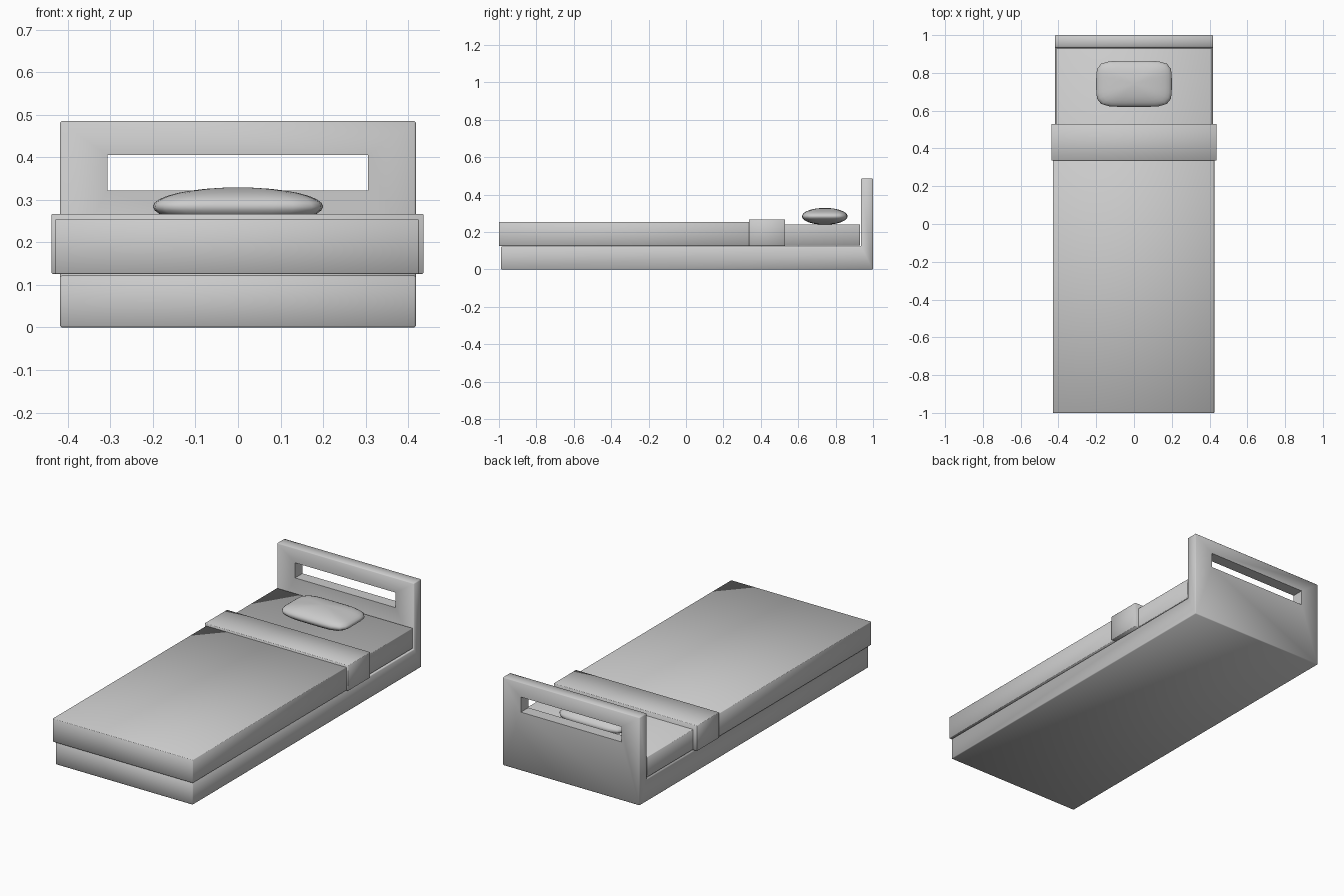
import bpy, bmesh, math

if "Cube" in bpy.data.objects:
    bpy.data.objects.remove(bpy.data.objects["Cube"])

grey = bpy.data.materials.new("plain grey")
grey.use_nodes = True
COLOUR = (0.6, 0.6, 0.6, 1)
grey.diffuse_color = COLOUR
grey.node_tree.nodes["Principled BSDF"].inputs["Base Color"].default_value = COLOUR


def finish(name, bm, bevel=0.0):
    """Turn a bmesh into a shaded object with lightly softened edges."""
    bmesh.ops.recalc_face_normals(bm, faces=bm.faces)
    if bevel:
        edges = [e for e in bm.edges if e.calc_face_angle(0) > 0.5]
        bmesh.ops.bevel(bm, geom=edges, offset=bevel, segments=1,
                        affect='EDGES', profile=0.5)
    mesh = bpy.data.meshes.new(name)
    bm.to_mesh(mesh)
    bm.free()
    mesh.materials.append(grey)
    obj = bpy.data.objects.new(name, mesh)
    bpy.context.collection.objects.link(obj)
    bpy.context.view_layer.objects.active = obj
    for other in bpy.context.selected_objects:
        other.select_set(False)
    obj.select_set(True)
    bpy.ops.object.shade_smooth()
    return obj


def box(name, x, y, z, bevel=0.002):
    """Box from (min, max) ranges."""
    bm = bmesh.new()
    bmesh.ops.create_cube(bm, size=1)
    for v in bm.verts:
        v.co = [r[0] if c < 0 else r[1] for c, r in zip(v.co, (x, y, z))]
    return finish(name, bm, bevel)


# Frame and headboard: one L-shaped side profile extruded across the width
profile = [(-0.99, 0), (1, 0), (1, 0.485), (0.935, 0.485), (0.935, 0.122), (-0.99, 0.122)]
half = 0.418
bm = bmesh.new()
side = bm.faces.new([bm.verts.new((-half, y, z)) for y, z in profile])
new = bmesh.ops.extrude_face_region(bm, geom=[side])["geom"]
bmesh.ops.translate(bm, vec=(2 * half, 0, 0),
                    verts=[v for v in new if isinstance(v, bmesh.types.BMVert)])
frame = finish("bed_frame", bm, 0.004)

# Slot through the headboard
cutter = box("slot_cutter", (-0.307, 0.306), (0.85, 1.1), (0.322, 0.405), 0)
cutter.hide_render = True
cut = frame.modifiers.new("slot", 'BOOLEAN')
cut.operation = 'DIFFERENCE'
cut.object = cutter
cut.solver = 'EXACT'
bpy.context.view_layer.objects.active = frame
bpy.ops.object.modifier_apply(modifier=cut.name)
bpy.data.objects.remove(cutter)
bpy.ops.object.select_all(action='DESELECT')
frame.select_set(True)
bpy.ops.object.shade_smooth_by_angle(angle=math.radians(50))

# Bedding
box("mattress", (-0.414, 0.414), (-0.98, 0.93), (0.128, 0.24))
box("blanket", (-0.43, 0.425), (-1, 0.36), (0.126, 0.254))
box("folded_blanket_edge", (-0.438, 0.436), (0.336, 0.53), (0.126, 0.267))

# Pillow: sphere squared off in plan, with a soft lens-shaped height
bm = bmesh.new()
bmesh.ops.create_uvsphere(bm, u_segments=32, v_segments=16, radius=1)
for v in bm.verts:
    x, y, z = v.co
    flat = math.hypot(x, y)
    if flat > 1e-5:
        norm = (abs(x / flat) ** 5 + abs(y / flat) ** 5) ** 0.2
        x, y = x / norm, y / norm
    v.co = (x * 0.2, 0.742 + y * 0.122, 0.284 + z * 0.045)
finish("pillow", bm)
